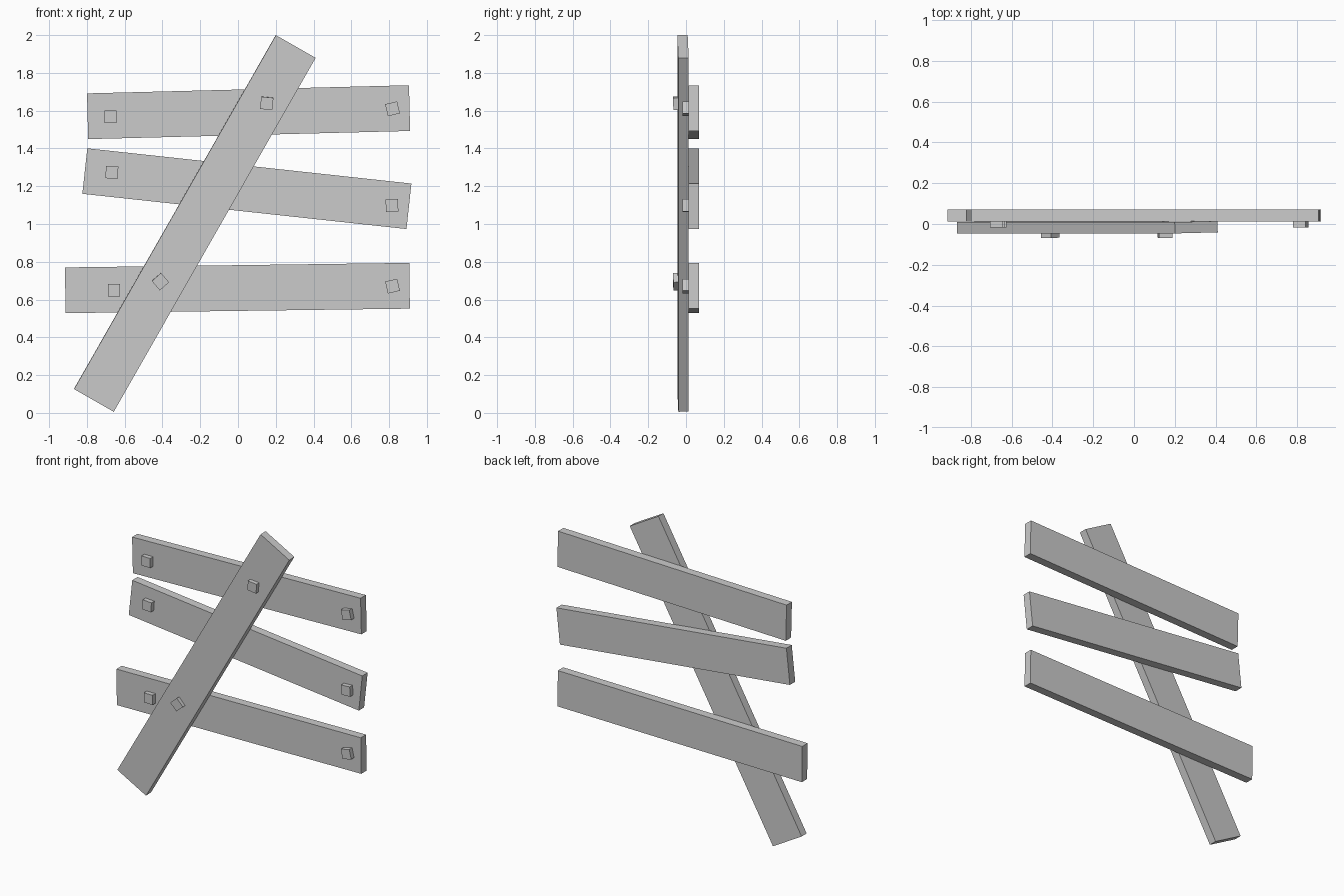
import bpy
from math import radians

if "Cube" in bpy.data.objects:
    bpy.data.objects.remove(bpy.data.objects["Cube"])


def box(name, x, y, z, size, angle, roll=0):
    """Box centred at x, y, z; angle turns it counter-clockwise seen from the front."""
    bpy.ops.mesh.primitive_cube_add(size=1, location=(x, y, z))
    ob = bpy.context.object
    ob.name = name
    ob.scale = size
    ob.rotation_euler = (radians(roll), radians(-angle), 0)
    bpy.ops.object.transform_apply(location=False, rotation=False, scale=True)
    return ob


THICK, WIDTH, NAIL = 0.057, 0.242, 0.065

# Three cross planks at the back: name, x, z, length, angle
for name, x, z, length, angle in [
    ("top_plank", 0.056, 1.592, 1.705, 1.45),
    ("middle_plank", 0.047, 1.187, 1.726, -6.2),
    ("bottom_plank", -0.003, 0.661, 1.823, 0.75),
]:
    box(name, x, 0.0415, z, (length, THICK, WIDTH), angle)

# Diagonal plank across the front
box("diagonal_plank", -0.229, -0.016, 1.003, (2.157, THICK - 0.002, WIDTH), 60.3, 1.3)

# Square nail heads on the cross planks: x, z, angle
for x, z, angle in [
    (-0.675, 1.568, 0), (0.818, 1.61, 13),
    (-0.668, 1.273, -4), (0.815, 1.098, 3),
    (-0.657, 0.65, 0), (0.818, 0.671, 13),
]:
    box("plank_nail", x, 0.001, z, (NAIL, 0.038, NAIL), angle)

# Square nail heads on the diagonal plank
for x, z, angle in [(0.152, 1.639, -6), (-0.411, 0.695, 41)]:
    box("diagonal_nail", x, -0.05, z, (NAIL, 0.036, NAIL), angle, 2)
